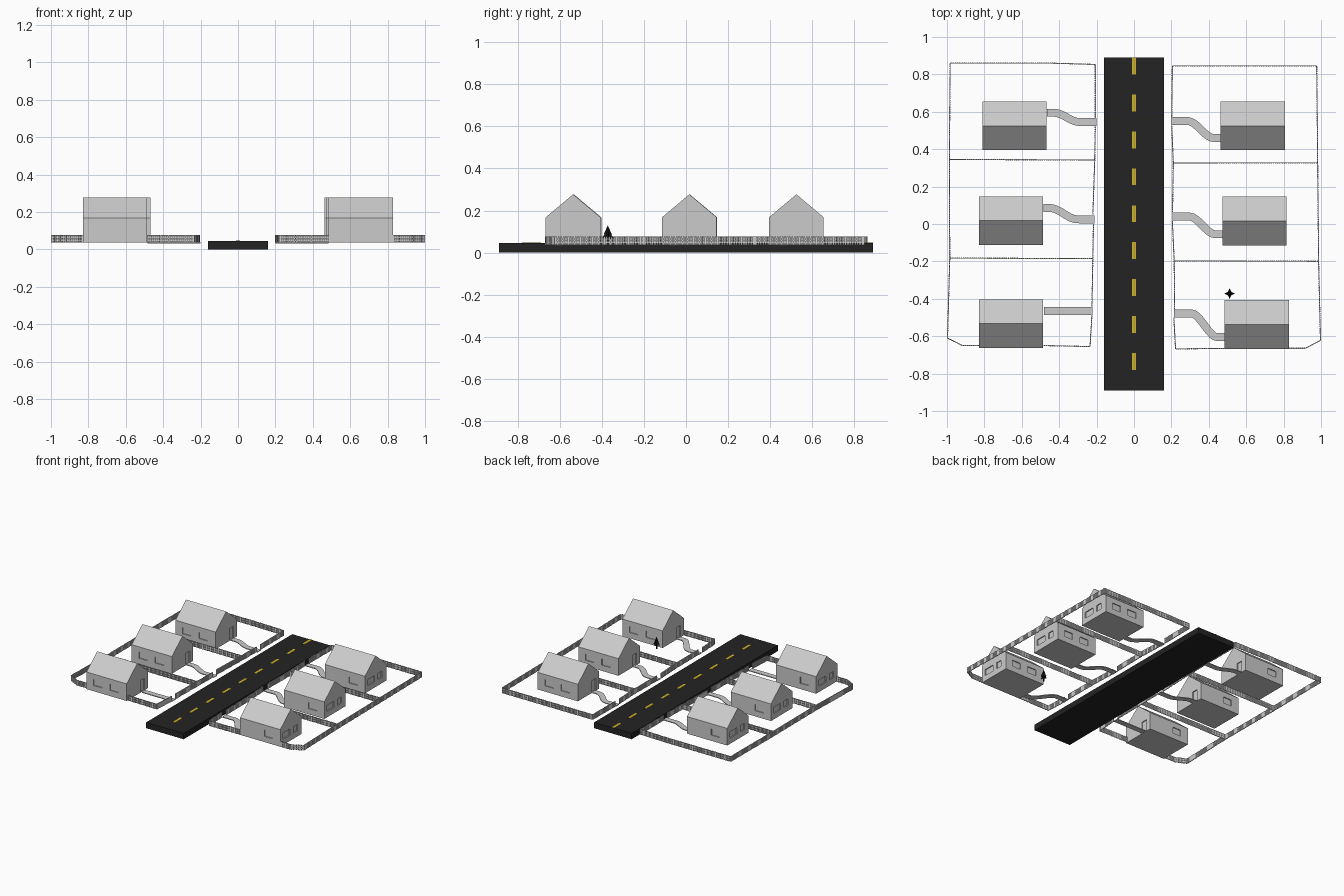
import bpy, bmesh, math
from mathutils import Vector

if "Cube" in bpy.data.objects:
    bpy.data.objects.remove(bpy.data.objects["Cube"])

GZ = 0.036  # ground level of the gardens


def mat(name, r, g, b):
    m = bpy.data.materials.new(name)
    m.diffuse_color = (r, g, b, 1)
    m.use_nodes = True
    m.node_tree.nodes["Principled BSDF"].inputs["Base Color"].default_value = m.diffuse_color
    return m


GREY = mat("light grey", 0.6, 0.6, 0.6)
ASPHALT = mat("asphalt black", 0.017, 0.017, 0.017)
YELLOW = mat("road yellow", 0.62, 0.45, 0.025)
DARK = mat("tree black", 0.008, 0.008, 0.008)


def link(name, bm, material):
    bmesh.ops.recalc_face_normals(bm, faces=bm.faces[:])
    me = bpy.data.meshes.new(name)
    bm.to_mesh(me)
    bm.free()
    me.materials.append(material)
    ob = bpy.data.objects.new(name, me)
    bpy.context.collection.objects.link(ob)
    return ob


def prism(bm, bottom, top):
    """Solid between two matching rings of points."""
    a = [bm.verts.new(p) for p in bottom]
    b = [bm.verts.new(p) for p in top]
    n = len(a)
    bm.faces.new(a[::-1])
    bm.faces.new(b)
    for i in range(n):
        bm.faces.new((a[i], a[(i + 1) % n], b[(i + 1) % n], b[i]))


def box(bm, x0, x1, y0, y1, z0, z1):
    ring = [(x0, y0), (x1, y0), (x1, y1), (x0, y1)]
    prism(bm, [(x, y, z0) for x, y in ring], [(x, y, z1) for x, y in ring])


def bar(bm, p, q, half, z0, z1):
    """Upright slab from p to q."""
    d = (q - p).normalized() * half
    n = Vector((-d.y, d.x))
    ring = [p - n, q - n, q + n, p + n]
    prism(bm, [(*c, z0) for c in ring], [(*c, z1) for c in ring])


# Road with centre dashes
bm = bmesh.new()
box(bm, -0.16, 0.16, -0.89, 0.89, 0, 0.045)
link("road", bm, ASPHALT)
bm = bmesh.new()
for k in range(9):
    y = 0.89 - 0.1975 * k
    box(bm, -0.01, 0.01, y - 0.09, y, 0.044, 0.047)
link("road_dashes", bm, YELLOW)

# House: gabled prism with recessed windows and door (door faces +x)
W, D = 0.1715, 0.13
profile = [(-D, GZ), (D, GZ), (D, 0.168), (0, 0.277), (-D, 0.168)]
bm = bmesh.new()
prism(bm, [(-W, y, z) for y, z in profile], [(W, y, z) for y, z in profile])
house = link("house", bm, GREY)

R, Z0, Z1 = 0.007, 0.08, 0.128
bm = bmesh.new()
for x0, x1 in ((-0.11, -0.037), (0.028, 0.103)):
    box(bm, x0, x1, -D - 0.05, -D + R, Z0, Z1)
box(bm, -0.107, -0.035, D - R, D + 0.05, Z0, Z1)
for y0, y1 in ((0.012, 0.095), (-0.078, -0.03)):
    box(bm, -W - 0.05, -W + R, y0, y1, Z0, Z1)
box(bm, W - R, W + 0.05, 0.04, 0.088, GZ + 0.004, Z1)
cutter = link("opening_cutter", bm, GREY)
cutter.hide_render = True
mod = house.modifiers.new("openings", 'BOOLEAN')
mod.object = cutter
mod.solver = 'EXACT'
bpy.context.view_layer.update()
house_mesh = bpy.data.meshes.new_from_object(
    house.evaluated_get(bpy.context.evaluated_depsgraph_get()))
bpy.data.objects.remove(house)
bpy.data.objects.remove(cutter)

for x, y in ((-0.639, 0.525), (-0.657, 0.018), (-0.657, -0.533),
             (0.635, 0.525), (0.645, 0.016), (0.656, -0.537)):
    ob = bpy.data.objects.new("house", house_mesh)
    ob.location = (x, y, 0)
    ob.rotation_euler.z = math.pi if x > 0 else 0
    bpy.context.collection.objects.link(ob)


# Garden paths: S-shaped ribbons from house to road
def garden_path(x0, y0, x1, y1, n=20):
    def centre(t):
        s = min(max((t - 0.14) / 0.52, 0), 1)
        return Vector((x0 + (x1 - x0) * t, y0 + (y1 - y0) * s * s * (3 - 2 * s)))
    left, right = [], []
    for i in range(n + 1):
        t = i / n
        d = (centre(t + 0.01) - centre(t - 0.01)).normalized() * 0.021
        nrm = Vector((-d.y, d.x))
        left.append(centre(t) + nrm)
        right.append(centre(t) - nrm)
    bm = bmesh.new()
    rows = [[bm.verts.new((p.x, p.y, z)) for p in side]
            for side, z in ((left, 0.033), (right, 0.033), (right, 0.039), (left, 0.039))]
    for i in range(n):
        for j in range(4):
            a, b = rows[j], rows[(j + 1) % 4]
            bm.faces.new((a[i], a[i + 1], b[i + 1], b[i]))
    for i in (0, n):
        bm.faces.new([r[i] for r in rows])
    link("garden_path", bm, GREY)


for p in ((-0.466, 0.595, -0.2, 0.545), (-0.485, 0.085, -0.21, 0.025),
          (-0.48, -0.465, -0.222, -0.465), (0.462, 0.46, 0.2, 0.55),
          (0.473, -0.055, 0.205, 0.04), (0.484, -0.605, 0.215, -0.478)):
    garden_path(*p)

# Picket fences along the plot borders
fences = {
    "left_fence": [
        [(-0.485, -0.65), (-0.235, -0.655), (-0.225, -0.487)],
        [(-0.225, -0.443), (-0.22, -0.183), (-0.217, 0.0)],
        [(-0.22, 0.05), (-0.21, 0.343), (-0.207, 0.522)],
        [(-0.207, 0.567), (-0.207, 0.853), (-0.44, 0.86), (-0.983, 0.86),
         (-0.987, 0.345), (-0.985, -0.182), (-0.997, -0.61), (-0.918, -0.65), (-0.828, -0.65)],
        [(-0.985, -0.182), (-0.22, -0.185)],
        [(-0.987, 0.345), (-0.21, 0.342)]],
    "right_fence": [
        [(0.484, -0.665), (0.222, -0.668), (0.213, -0.5)],
        [(0.217, -0.458), (0.215, -0.197), (0.205, 0.018)],
        [(0.206, 0.061), (0.21, 0.326), (0.202, 0.527)],
        [(0.202, 0.572), (0.205, 0.845), (0.977, 0.845), (0.982, 0.327),
         (0.987, -0.199), (0.997, -0.622), (0.917, -0.664), (0.827, -0.664)],
        [(0.215, -0.197), (0.987, -0.199)],
        [(0.21, 0.326), (0.982, 0.327)]],
}
for name, lines in fences.items():
    bm = bmesh.new()
    for line in lines:
        pts = [Vector(p) for p in line]
        for p, q in zip(pts, pts[1:]):
            count = max(1, round((q - p).length / 0.0115))
            step = (q - p) / count
            for i in range(count):
                c = p + step * (i + 0.5)
                bar(bm, c - step * 0.34, c + step * 0.34, 0.003, GZ, 0.077)
            for z in (0.046, 0.062):
                bar(bm, p, q, 0.0015, z, z + 0.006)
    link(name, bm, GREY)

# Small fir tree: four-pointed tiers on a trunk
bm = bmesh.new()
bmesh.ops.create_cone(bm, cap_ends=True, segments=6, radius1=0.005, radius2=0.005, depth=0.045)
bmesh.ops.translate(bm, verts=bm.verts[:], vec=(0, 0, GZ + 0.0225))
for z, h, r in ((0.068, 0.04, 0.029), (0.085, 0.045, 0.02)):
    ring = [bm.verts.new(((r if i % 2 == 0 else r * 0.45) * math.cos(i * math.pi / 4),
                          (r if i % 2 == 0 else r * 0.45) * math.sin(i * math.pi / 4), z))
            for i in range(8)]
    tip = bm.verts.new((0, 0, z + h))
    bm.faces.new(ring[::-1])
    for i in range(8):
        bm.faces.new((ring[i], ring[(i + 1) % 8], tip))
tree = link("fir_tree", bm, DARK)
tree.location = (0.511, -0.372, 0)
